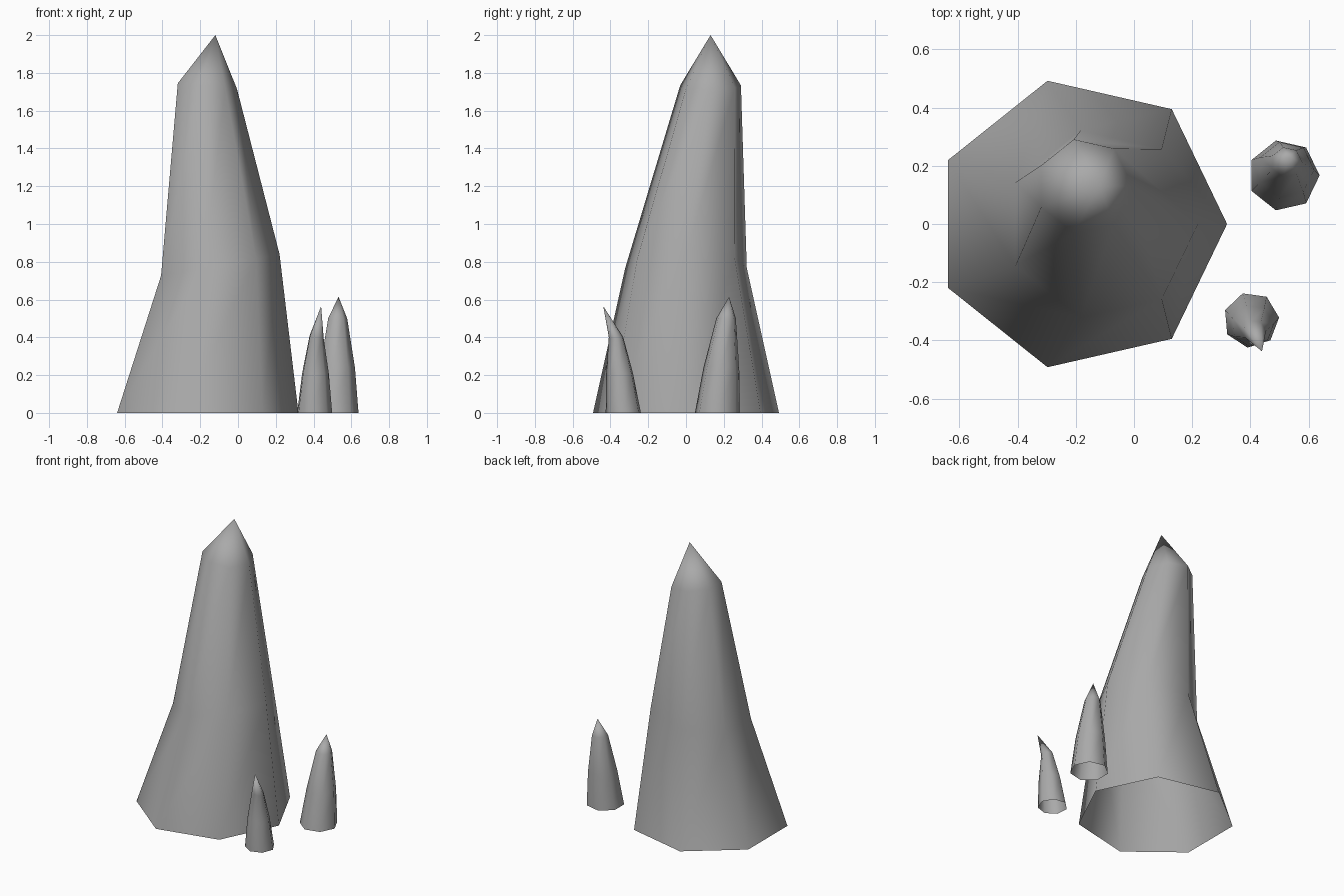
import bpy, bmesh, math

SIDES = 7

cube = bpy.data.objects.get("Cube")
if cube:
    bpy.data.objects.remove(cube, do_unlink=True)

stone = bpy.data.materials.new("grey stone")
stone.use_nodes = True
colour = (0.4, 0.4, 0.4, 1)
stone.diffuse_color = colour
stone.node_tree.nodes["Principled BSDF"].inputs["Base Color"].default_value = colour


def spike(name, rings, tip, turn=0):
    """Open-bottomed seven-sided spike; each ring is x, y, z, radius, tilt along x."""
    bm = bmesh.new()
    loops = []
    for x, y, z, radius, tilt in rings:
        loop = []
        for i in range(SIDES):
            a = math.radians(turn) + math.tau * i / SIDES
            dx, dy = radius * math.cos(a), radius * math.sin(a)
            loop.append(bm.verts.new((x + dx, y + dy, z + tilt * dx)))
        loops.append(loop)
    apex = bm.verts.new(tip)
    for i in range(SIDES):
        j = (i + 1) % SIDES
        for low, high in zip(loops, loops[1:]):
            bm.faces.new((low[i], low[j], high[j], high[i]))
        bm.faces.new((loops[-1][i], loops[-1][j], apex))
    for face in bm.faces:
        face.smooth = True
    mesh = bpy.data.meshes.new(name)
    bm.to_mesh(mesh)
    bm.free()
    mesh.materials.append(stone)
    obj = bpy.data.objects.new(name, mesh)
    bpy.context.collection.objects.link(obj)
    return obj


# Large leaning spike
spike("large_spike",
      [(-0.185, 0, 0, 0.505, 0),
       (-0.11, 0, 0.78, 0.33, 0.18),
       (-0.17, 0.13, 1.73, 0.165, -0.1)],
      (-0.12, 0.13, 2.0))

# Small spike at the back
spike("back_small_spike",
      [(0.515, 0.167, 0, 0.123, 0),
       (0.522, 0.187, 0.24, 0.097, 0),
       (0.525, 0.212, 0.5, 0.053, 0)],
      (0.532, 0.228, 0.615))

# Small spike at the front
spike("front_small_spike",
      [(0.403, -0.33, 0, 0.096, 0),
       (0.408, -0.35, 0.21, 0.073, 0),
       (0.415, -0.37, 0.4, 0.039, -0.2)],
      (0.44, -0.438, 0.565), turn=5)
